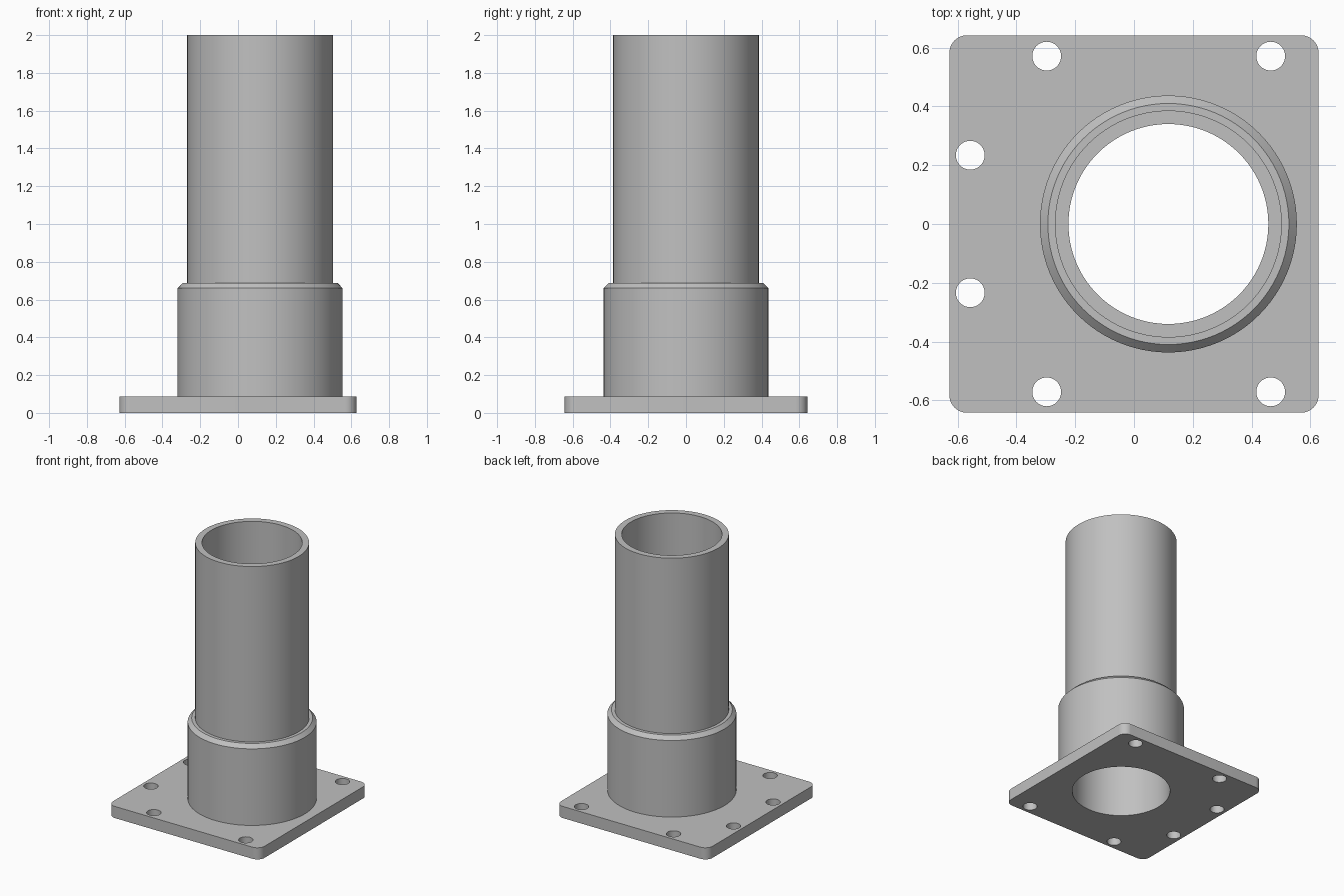
import bpy, bmesh, math

cube = bpy.data.objects.get("Cube")
if cube:
    bpy.data.objects.remove(cube, do_unlink=True)

PIPE_X = 0.117
BORE = 0.34
PLATE_TOP = 0.087

grey = bpy.data.materials.new("light grey")
grey.use_nodes = True
colour = (0.53, 0.53, 0.53, 1)
grey.diffuse_color = colour
grey.node_tree.nodes["Principled BSDF"].inputs["Base Color"].default_value = colour


def add_object(name, bm):
    bmesh.ops.recalc_face_normals(bm, faces=bm.faces)
    mesh = bpy.data.meshes.new(name)
    bm.to_mesh(mesh)
    bm.free()
    mesh.materials.append(grey)
    obj = bpy.data.objects.new(name, mesh)
    bpy.context.collection.objects.link(obj)
    return obj


def smooth(obj):
    bpy.ops.object.select_all(action='DESELECT')
    obj.select_set(True)
    bpy.context.view_layer.objects.active = obj
    bpy.ops.object.shade_smooth_by_angle(angle=math.radians(30))


def lathe(name, profile, x, steps=96):
    """Spin a closed (radius, height) profile around a vertical axis at x."""
    bm = bmesh.new()
    verts = [bm.verts.new((x + r, 0, z)) for r, z in profile]
    edges = [bm.edges.new((a, b)) for a, b in zip(verts, verts[1:] + verts[:1])]
    bmesh.ops.spin(bm, geom=verts + edges, cent=(x, 0, 0), axis=(0, 0, 1),
                   angle=math.tau, steps=steps)
    bmesh.ops.remove_doubles(bm, verts=bm.verts, dist=1e-5)
    return add_object(name, bm)


# Base plate with rounded vertical corners
bm = bmesh.new()
bmesh.ops.create_cube(bm, size=1)
for v in bm.verts:
    v.co = (v.co.x * 1.256, v.co.y * 1.284, (v.co.z + 0.5) * PLATE_TOP)
corners = [e for e in bm.edges if abs(e.verts[0].co.z - e.verts[1].co.z) > 0.01]
bmesh.ops.bevel(bm, geom=corners, offset=0.06, offset_type='OFFSET',
                segments=10, profile=0.5, affect='EDGES')
plate = add_object("base_plate", bm)

# Drills for the bolt holes and the central bore
drills = [(PIPE_X, 0, BORE, 96)]
for side in (-1, 1):
    for x, y in ((-0.297, 0.571), (0.465, 0.571), (-0.557, 0.234)):
        drills.append((x, side * y, 0.049, 40))
bm = bmesh.new()
for x, y, radius, sides in drills:
    made = bmesh.ops.create_cone(bm, cap_ends=True, segments=sides,
                                 radius1=radius, radius2=radius, depth=0.4)
    bmesh.ops.translate(bm, verts=made["verts"], vec=(x, y, 0))
cutter = add_object("hole_cutter", bm)
cutter.hide_render = True

# Cut the holes
cut = plate.modifiers.new("holes", 'BOOLEAN')
cut.operation = 'DIFFERENCE'
cut.solver = 'EXACT'
cut.object = cutter
bpy.ops.object.select_all(action='DESELECT')
plate.select_set(True)
bpy.context.view_layer.objects.active = plate
bpy.ops.object.modifier_apply(modifier=cut.name)
bpy.data.objects.remove(cutter, do_unlink=True)
smooth(plate)

# Open pipe with its chamfered collar
pipe = lathe("pipe_with_collar", [
    (BORE, PLATE_TOP), (BORE, 2), (0.386, 2), (0.386, 0.688),
    (0.41, 0.688), (0.437, 0.66), (0.437, PLATE_TOP)], PIPE_X)
smooth(pipe)
